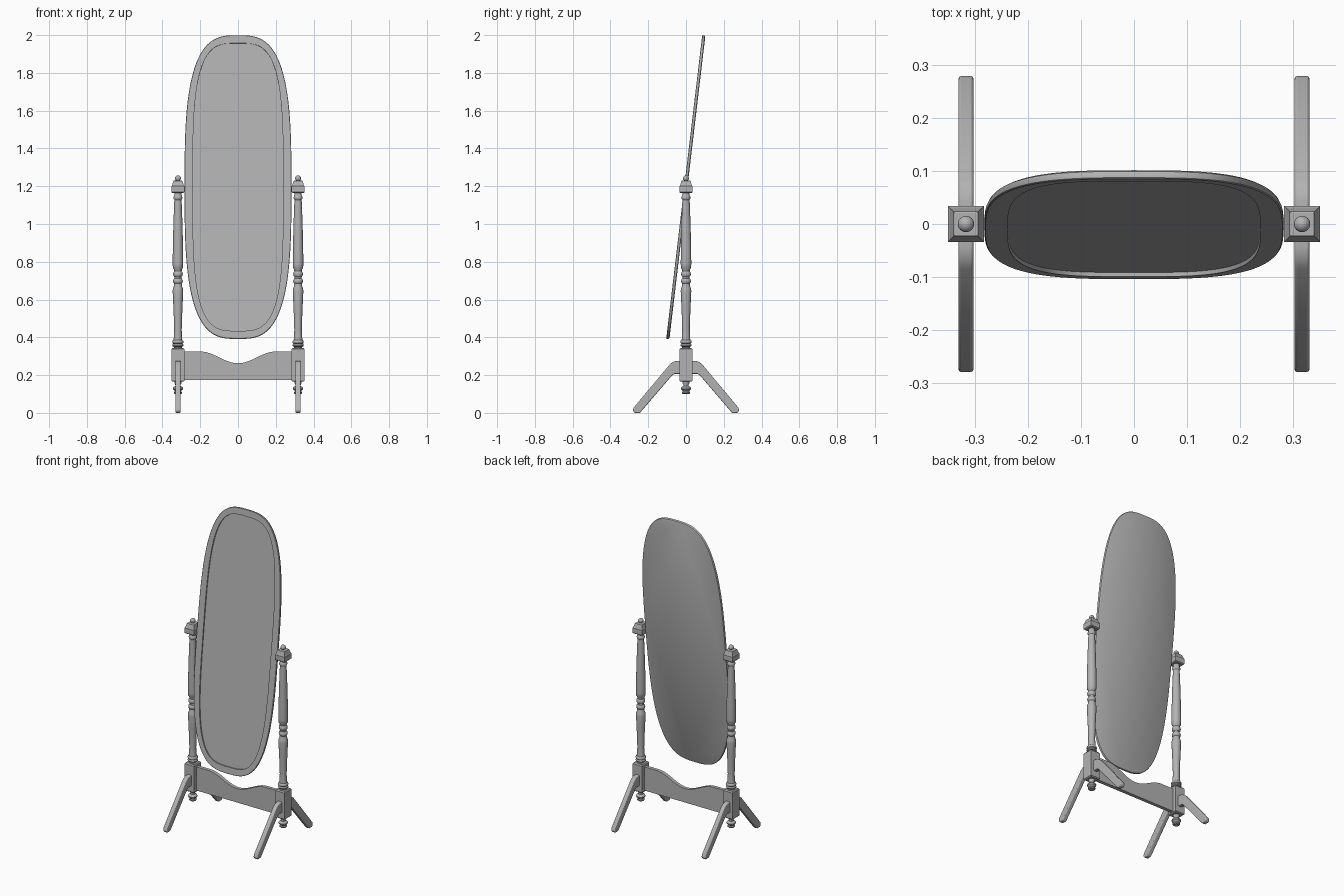
import bpy, bmesh, math
from mathutils import Matrix, Vector

if "Cube" in bpy.data.objects:
    bpy.data.objects.remove(bpy.data.objects["Cube"], do_unlink=True)

grey = bpy.data.materials.new("plain_grey")
grey.use_nodes = True
colour = (0.45, 0.45, 0.45, 1)
grey.diffuse_color = colour
grey.node_tree.nodes["Principled BSDF"].inputs["Base Color"].default_value = colour

POST_X = 0.318


def finish(name, bm, smooth=True, bevel=0):
    """Turn a bmesh into a shaded object."""
    bmesh.ops.recalc_face_normals(bm, faces=bm.faces)
    mesh = bpy.data.meshes.new(name)
    bm.to_mesh(mesh)
    bm.free()
    mesh.materials.append(grey)
    obj = bpy.data.objects.new(name, mesh)
    bpy.context.collection.objects.link(obj)
    if bevel:
        mod = obj.modifiers.new("bevel", 'BEVEL')
        mod.width, mod.segments = bevel, 3
        mod.limit_method, mod.angle_limit = 'ANGLE', math.radians(40)
    if smooth:
        bpy.ops.object.select_all(action='DESELECT')
        obj.select_set(True)
        bpy.context.view_layer.objects.active = obj
        bpy.ops.object.shade_smooth_by_angle(angle=math.radians(35))
    return obj


def skin(loops):
    """Bridge a stack of point loops and cap both ends."""
    bm = bmesh.new()
    rings = [[bm.verts.new(p) for p in loop] for loop in loops]
    for a, b in zip(rings, rings[1:]):
        for i in range(len(a)):
            j = (i + 1) % len(a)
            bm.faces.new((a[i], a[j], b[j], b[i]))
    bm.faces.new(rings[0])
    bm.faces.new(rings[-1])
    return bm


def turned(name, x, profile, sides=24):
    """Lathe a (radius, height) profile about a vertical axis."""
    angles = [math.tau * i / sides for i in range(sides)]
    return finish(name, skin([[(x + r * math.cos(a), r * math.sin(a), z)
                               for a in angles] for r, z in profile]))


def square_block(name, x, profile):
    """Stack squares of (half width, height)."""
    corners = ((-1, -1), (1, -1), (1, 1), (-1, 1))
    return finish(name, skin([[(x + h * u, h * v, z) for u, v in corners]
                              for h, z in profile]), smooth=False)


def oval(half_w, half_h, power, y, count=128):
    """Rounded oval loop standing upright at depth y."""
    pts = []
    for i in range(count):
        a = math.tau * i / count
        c, s = math.cos(a), math.sin(a)
        pts.append((half_w * math.copysign(abs(c) ** (2 / power), c), y,
                    half_h * math.copysign(abs(s) ** (2 / power), s)))
    return pts


# Tilted mirror: rounded back, frame face, and recessed glass
W, H, T = 0.283, 0.809, 0.0085
mirror = skin([
    oval(W - 0.008, H - 0.008, 3.1, T),
    oval(W - 0.002, H - 0.002, 3.1, T - 0.003),
    oval(W, H, 3.1, T - 0.007),
    oval(W, H, 3.1, -T + 0.002),
    oval(W - 0.002, H - 0.002, 3.1, -T),
    oval(0.239, 0.767, 3.5, -T),
    oval(0.239, 0.767, 3.5, -T + 0.008),
])
tilt = Matrix.Translation(Vector((0, -0.001, 1.195))) @ Matrix.Rotation(-0.118, 4, 'X')
mirror.transform(tilt)
finish("mirror_and_frame", mirror)

# Cross rail with a dipped top edge
outline = [(-0.29, 0.175), (0.29, 0.175), (0.29, 0.325)]
for i in range(33):
    x = 0.2 - 0.4 * i / 32
    outline.append((x, 0.294 - 0.031 * math.cos(math.pi * x / 0.2)))
outline.append((-0.29, 0.325))
finish("cross_rail", skin([[(x, y, z) for x, z in outline] for y in (-0.011, 0.011)]))

# Profiles shared by both sides
post_profile = [
    (0.020, 0.340), (0.022, 0.350), (0.028, 0.353), (0.030, 0.358), (0.028, 0.363),
    (0.025, 0.366), (0.029, 0.370), (0.030, 0.376), (0.028, 0.382), (0.023, 0.386),
    (0.021, 0.410), (0.020, 0.440), (0.022, 0.510), (0.025, 0.580), (0.028, 0.645),
    (0.027, 0.657), (0.022, 0.670), (0.020, 0.685), (0.025, 0.691), (0.026, 0.699),
    (0.024, 0.706), (0.019, 0.712), (0.019, 0.720), (0.024, 0.726), (0.026, 0.735),
    (0.024, 0.744), (0.020, 0.750), (0.021, 0.760), (0.027, 0.768), (0.028, 0.790),
    (0.027, 0.880), (0.024, 1.000), (0.020, 1.110), (0.019, 1.128), (0.023, 1.134),
    (0.024, 1.141), (0.021, 1.148), (0.018, 1.154), (0.018, 1.170)]
drop_profile = [
    (0.018, 0.175), (0.018, 0.158), (0.014, 0.148), (0.014, 0.142), (0.022, 0.138),
    (0.027, 0.131), (0.026, 0.124), (0.019, 0.119), (0.017, 0.115), (0.021, 0.110),
    (0.021, 0.104), (0.016, 0.100)]
leg_outline = [(0.02, 0.276), (0.045, 0.276), (0.065, 0.272), (0.085, 0.258),
               (0.277, 0.028), (0.281, 0.012), (0.272, 0), (0.244, 0),
               (0.074, 0.198), (0.060, 0.207), (0.02, 0.207)]
knob = [(max(0.0155 * math.cos(a), 0.001), 1.242 + 0.016 * math.sin(a))
        for a in (math.pi * (i / 12 - 0.5) for i in range(13))]

# Posts, blocks and legs on each side
for side, sx in (("left", 1), ("right", -1)):
    x = sx * POST_X
    turned(side + "_post", x, post_profile)
    turned(side + "_drop_finial", x, drop_profile)
    turned(side + "_top_knob", x, knob)
    square_block(side + "_top_block", x, [
        (0.029, 1.164), (0.034, 1.169), (0.034, 1.200), (0.031, 1.204),
        (0.024, 1.228), (0.021, 1.230)])
    square_block(side + "_base_block", x, [
        (0.029, 0.165), (0.034, 0.170), (0.034, 0.337), (0.029, 0.344)])
    for end, sy in (("back", 1), ("front", -1)):
        leg = skin([[(x + dx, sy * y, z) for y, z in leg_outline]
                    for dx in (-0.014, 0.014)])
        finish(f"{end}_{side}_leg", leg, bevel=0.005)
